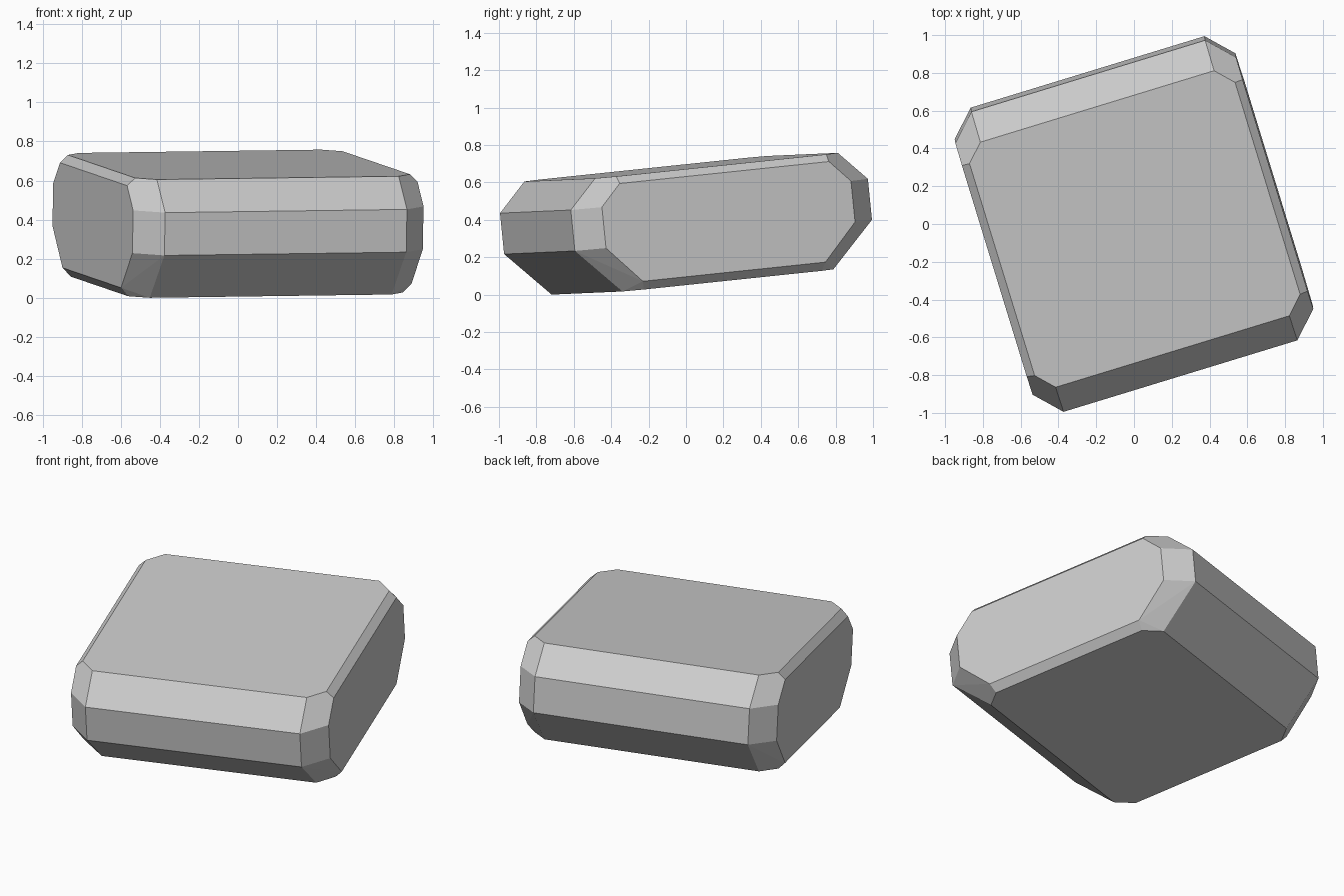
import bpy
import bmesh
import math
from mathutils import Matrix, Vector

cube = bpy.data.objects.get("Cube")
if cube:
    bpy.data.objects.remove(cube, do_unlink=True)


def make_material(name, color):
    mat = bpy.data.materials.new(name)
    mat.use_nodes = True
    mat.diffuse_color = color
    mat.node_tree.nodes["Principled BSDF"].inputs["Base Color"].default_value = color
    return mat


# Plan sizes of the slab: outer sides, chamfer start and narrow rim
side, inner, rim = 0.777, 0.647, 0.735
front, band, belt = 0.835, 0.70, 0.11

# One quarter of the chamfered block, upper and lower corner
corner = [
    (inner, front, belt), (side, band, belt),
    (inner, front, -belt), (side, band, -belt),
    (inner, 0.682, 0.265), (rim, 0.59, 0.265), (side, 0.588, 0.226),
    (inner, 0.593, -0.352), (rim, 0.50, -0.352), (side, 0.513, -0.307),
]

# Mirror the quarter both ways and wrap it in flat faces
bm = bmesh.new()
for sx in (-1, 1):
    for sy in (-1, 1):
        for x, y, z in corner:
            bm.verts.new((sx * x, sy * y, z))
bmesh.ops.convex_hull(bm, input=bm.verts[:])
bmesh.ops.dissolve_limit(bm, angle_limit=math.radians(3),
                         verts=bm.verts[:], edges=bm.edges[:])

# Turn and tilt the slab, then rest it on the ground
turn = (Matrix.Rotation(math.radians(17), 4, "Z")
        @ Matrix.Rotation(-0.013, 4, "Y")
        @ Matrix.Rotation(0.1, 4, "X"))
bm.transform(turn)
lowest = min(v.co.z for v in bm.verts)
bm.transform(Matrix.Translation(Vector((0, 0, -lowest))))
bmesh.ops.recalc_face_normals(bm, faces=bm.faces[:])

mesh = bpy.data.meshes.new("rock_slab")
bm.to_mesh(mesh)
bm.free()
mesh.materials.append(make_material("stone_grey", (0.6, 0.6, 0.6, 1)))
rock = bpy.data.objects.new("rock_slab", mesh)
bpy.context.collection.objects.link(rock)
